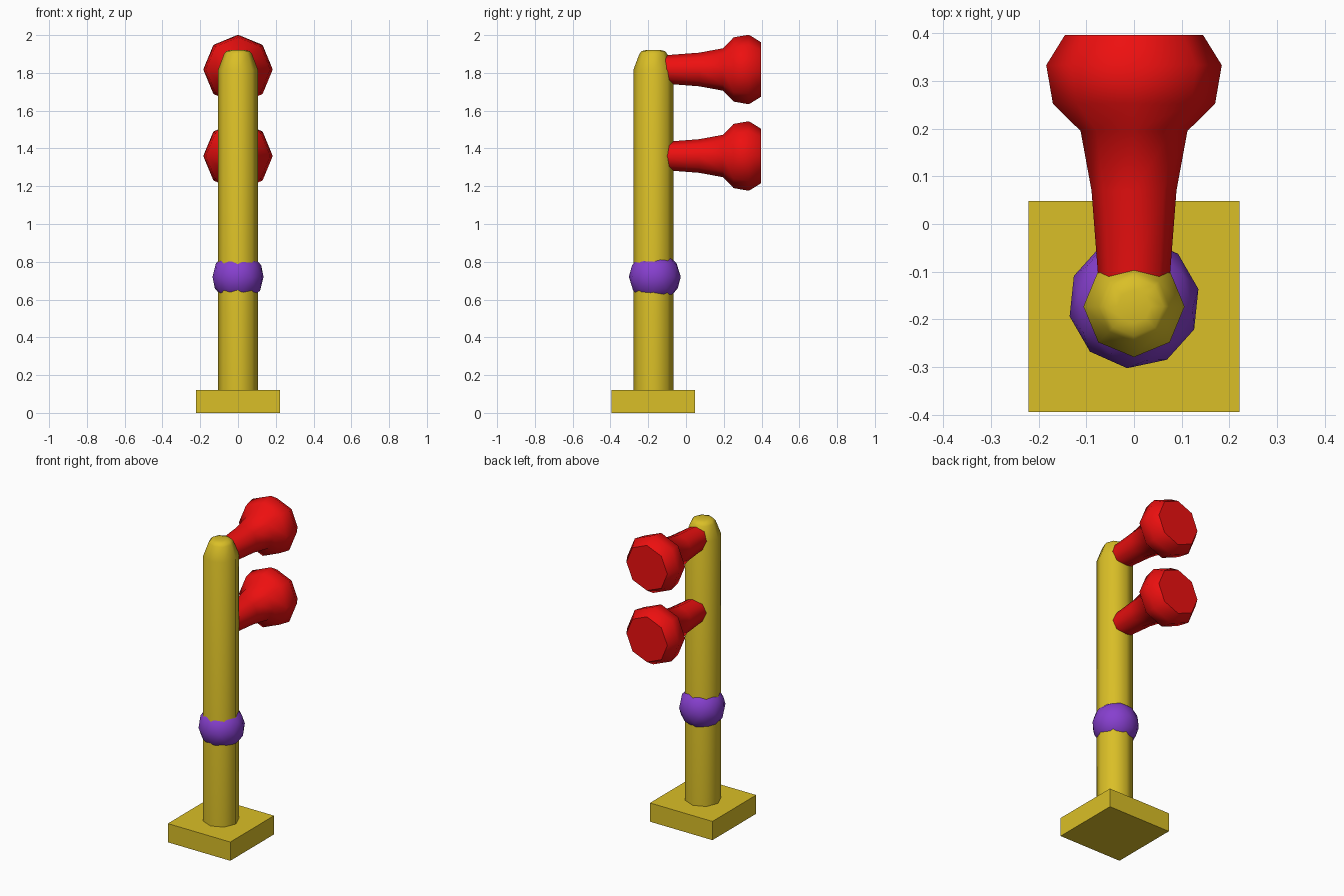
import bpy
import math
from mathutils import Matrix

if "Cube" in bpy.data.objects:
    bpy.data.objects.remove(bpy.data.objects["Cube"])

PY = -0.173  # y position of the post axis


def material(name, rgb):
    m = bpy.data.materials.new(name)
    m.diffuse_color = (*rgb, 1)
    m.use_nodes = True
    m.node_tree.nodes["Principled BSDF"].inputs["Base Color"].default_value = m.diffuse_color
    return m


yellow = material("yellow", (0.70, 0.52, 0.02))
red = material("red", (0.85, 0.005, 0.005))
purple = material("purple", (0.24, 0.05, 0.62))


def finish(obj, name, mat, angle=None):
    obj.name = obj.data.name = name
    obj.data.materials.append(mat)
    if angle:
        bpy.ops.object.select_all(action='DESELECT')
        obj.select_set(True)
        bpy.context.view_layer.objects.active = obj
        bpy.ops.object.shade_smooth_by_angle(angle=math.radians(angle))
    return obj


def lathe(name, profile, mat, matrix, angle, sides=8):
    """Capped low-poly body of revolution; profile is (radius, height)."""
    verts, faces = [], []
    for r, h in profile:
        for i in range(sides):
            a = 2 * math.pi * i / sides
            verts.append((r * math.cos(a), r * math.sin(a), h))
    for k in range(len(profile) - 1):
        for i in range(sides):
            j = (i + 1) % sides
            b, t = k * sides, (k + 1) * sides
            faces.append((b + i, b + j, t + j, t + i))
    faces.append(tuple(reversed(range(sides))))
    faces.append(tuple(range(len(verts) - sides, len(verts))))
    mesh = bpy.data.meshes.new(name)
    mesh.from_pydata(verts, [], faces)
    mesh.transform(matrix)
    obj = bpy.data.objects.new(name, mesh)
    bpy.context.collection.objects.link(obj)
    return finish(obj, name, mat, angle)


# Square foot plate
bpy.ops.mesh.primitive_cube_add(size=1, location=(0, PY, 0.06))
base = bpy.context.object
base.scale = (0.443, 0.443, 0.12)
finish(base, "base_plate", yellow)

# Octagonal post with rounded top
lathe("post", [(0.106, 0.1), (0.106, 1.815), (0.074, 1.9), (0.062, 1.915), (0.035, 1.922)],
      yellow, Matrix.Translation((0, PY, 0)), 50)

# Faceted ball collar around the post
bpy.ops.mesh.primitive_ico_sphere_add(subdivisions=2, radius=0.138,
                                      location=(0, -0.165, 0.72),
                                      rotation=(0, 0, math.radians(-6)))
finish(bpy.context.object, "collar", purple, 50)

# Two flared lamps pointing to the back
lamp_profile = [(0.072, -0.15), (0.076, -0.10), (0.089, 0.07), (0.112, 0.195),
                (0.17, 0.252), (0.184, 0.333), (0.145, 0.396)]
for label, z in (("upper", 1.818), ("lower", 1.36)):
    lathe(label + "_lamp", lamp_profile, red,
          Matrix.Translation((0, 0, z)) @ Matrix.Rotation(-math.pi / 2, 4, 'X'), 50)
